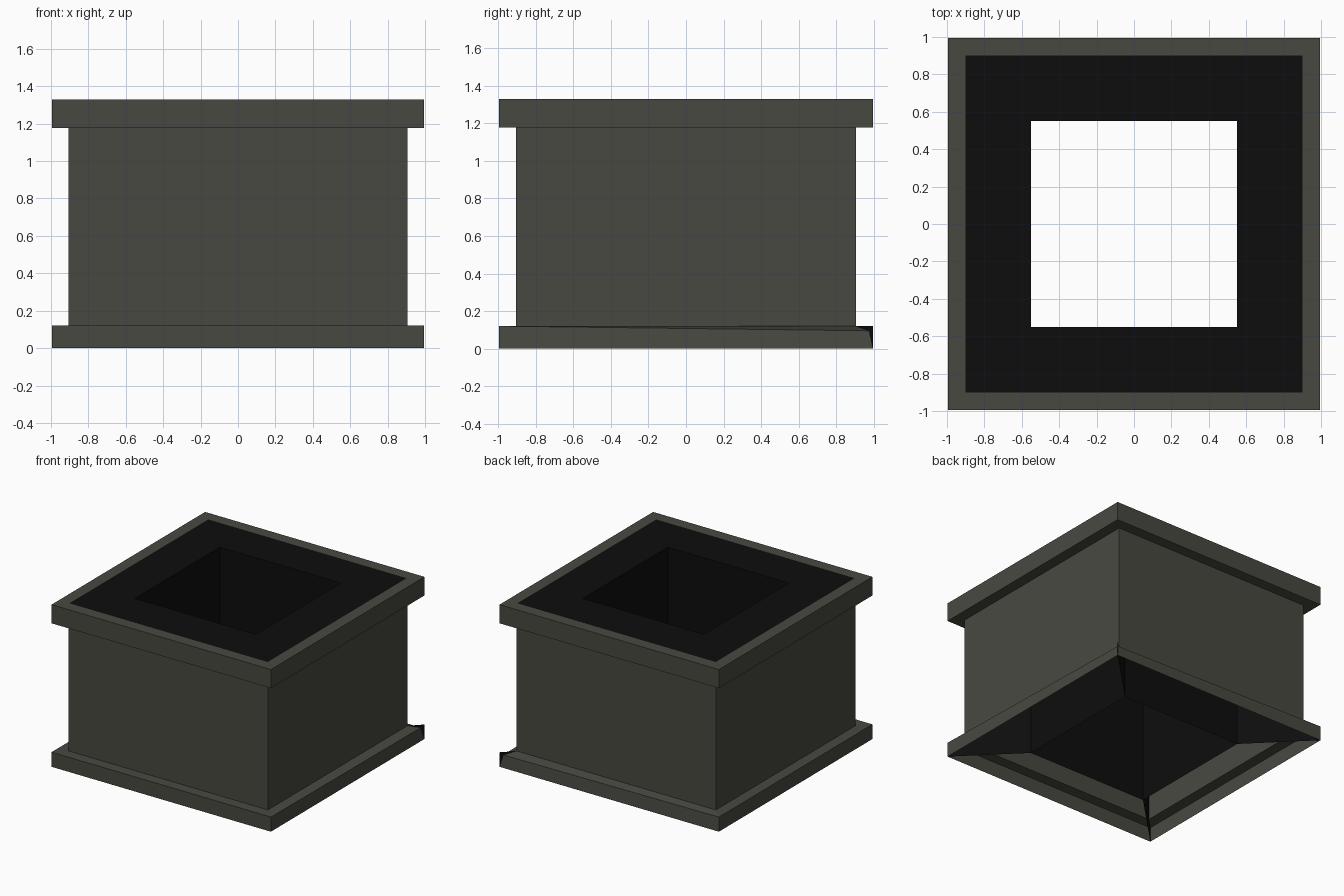
import bpy, bmesh
from mathutils import Vector

if "Cube" in bpy.data.objects:
    bpy.data.objects.remove(bpy.data.objects["Cube"])


def material(name, rgb):
    m = bpy.data.materials.new(name)
    m.diffuse_color = (*rgb, 1)
    m.use_nodes = True
    m.node_tree.nodes["Principled BSDF"].inputs["Base Color"].default_value = m.diffuse_color
    return m


GREY = material("dark olive grey", (0.064, 0.066, 0.053))
BLACK = material("near black", (0.004, 0.004, 0.004))


def finish(bm, name, mat):
    me = bpy.data.meshes.new(name)
    bm.to_mesh(me)
    bm.free()
    me.materials.append(mat)
    ob = bpy.data.objects.new(name, me)
    bpy.context.collection.objects.link(ob)
    return ob


def square_sheet(name, profile, mat, cx=0.0, cy=0.0):
    """Skin of square rings; profile is a list of (half width, height)."""
    bm = bmesh.new()
    rings = [[bm.verts.new((cx + sx * h, cy + sy * h, z))
              for sx, sy in ((-1, -1), (1, -1), (1, 1), (-1, 1))]
             for h, z in profile]
    for a, b in zip(rings, rings[1:]):
        for i in range(4):
            j = (i + 1) % 4
            bm.faces.new((a[i], a[j], b[j], b[i]))
    return finish(bm, name, mat)


# outer shell: base flange, wall, top flange and rim, open underneath
shell = square_sheet("outer_shell", [
    (0.995, 0), (0.995, 0.12), (0.905, 0.12), (0.905, 1.177),
    (0.995, 1.177), (0.995, 1.33), (0.9, 1.33)], GREY)

# dented back right corner of the base flange
for v in shell.data.vertices:
    if (v.co - Vector((0.995, 0.995, 0.12))).length < 0.01:
        v.co = (0.975, 0.975, 0.095)

# black lining: flat top border and inner square tube
square_sheet("top_border", [(0.9, 1.33), (0.55, 1.33)], BLACK)
square_sheet("inner_tube", [(0.55, 1.33), (0.55, 0)], BLACK)

# diagonal webs joining the tube corners to the shell corners
WEB = [(0.55, 0), (0.995, 0), (0.995, 0.119), (0.904, 0.119),
       (0.904, 1.178), (0.994, 1.178), (0.994, 1.328), (0.55, 1.328)]
for sx in (-1, 1):
    for sy in (-1, 1):
        bm = bmesh.new()
        bm.faces.new([bm.verts.new((sx * d, sy * d, z)) for d, z in WEB])
        side = ("back" if sy > 0 else "front") + ("_right" if sx > 0 else "_left")
        finish(bm, side + "_web", BLACK)
